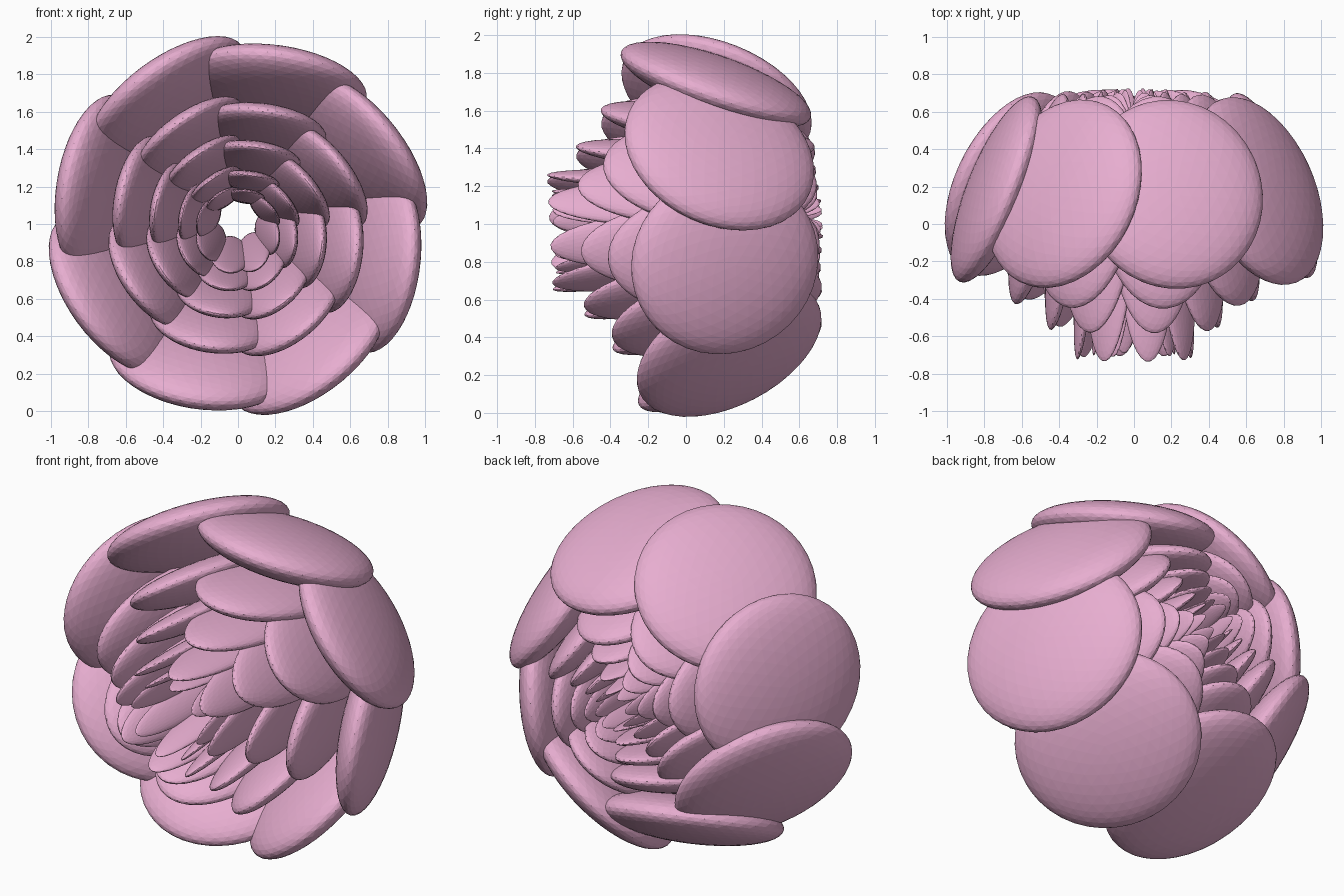
import bpy, bmesh, math
from mathutils import Matrix, Vector

if "Cube" in bpy.data.objects:
    bpy.data.objects.remove(bpy.data.objects["Cube"])

PETALS = 8
FIRST_ANGLE = 74.5        # degrees, seen from the front
LEAN, SWIRL = 23, -7      # front edge leans out, ends overlap like a pinwheel
NOD = 0.05                # whole flower faces slightly downward

pink = bpy.data.materials.new("petal_pink")
pink.diffuse_color = (0.80, 0.42, 0.63, 1)
pink.use_nodes = True
pink.node_tree.nodes["Principled BSDF"].inputs["Base Color"].default_value = pink.diffuse_color

# name, radial scale, front y, back y, narrowing toward the back
RINGS = [
    ("outer_petals", 1.00, -0.30, 0.69, 0.0),
    ("second_petals", 0.685, -0.42, 0.70, 0.0),
    ("third_petals", 0.485, -0.56, 0.70, 0.0),
    ("fourth_petals", 0.33, -0.72, 0.71, 0.05),
    ("inner_petals", 0.235, -0.70, 0.72, 0.25),
]


def petal_matrix(k):
    """Flattened disc: local x = tangent, y = flower axis, z = outward."""
    around = Matrix.Rotation(-math.radians(FIRST_ANGLE + k * 360 / PETALS - 90), 4, 'Y')
    out = Matrix.Translation((0, 0, 0.763))
    swirl = Matrix.Rotation(math.radians(SWIRL), 4, 'Y')
    lean = Matrix.Rotation(math.radians(-LEAN), 4, 'X')
    return around @ out @ swirl @ lean @ Matrix.Diagonal((0.49, 0.51, 0.14, 1))


def petal_ring(name, radial, front, back, narrowing):
    bm = bmesh.new()
    for k in range(PETALS):
        bmesh.ops.create_icosphere(bm, subdivisions=4, radius=1, matrix=petal_matrix(k))
    # Stretch the ring along the flower axis and shrink it radially
    half = max(v.co.y for v in bm.verts)
    for v in bm.verts:
        x, y, z = v.co
        t = y / half
        tip = (front + back) / 2 + t * (back - front) / 2
        r = radial * (1 - narrowing * (t + 1) / 2)
        v.co = Vector((x * r, tip - NOD * z * r, 1 + z * r + NOD * (tip - 0.15)))
    mesh = bpy.data.meshes.new(name)
    bm.to_mesh(mesh)
    bm.free()
    mesh.materials.append(pink)
    obj = bpy.data.objects.new(name, mesh)
    bpy.context.collection.objects.link(obj)


for ring in RINGS:
    petal_ring(*ring)
